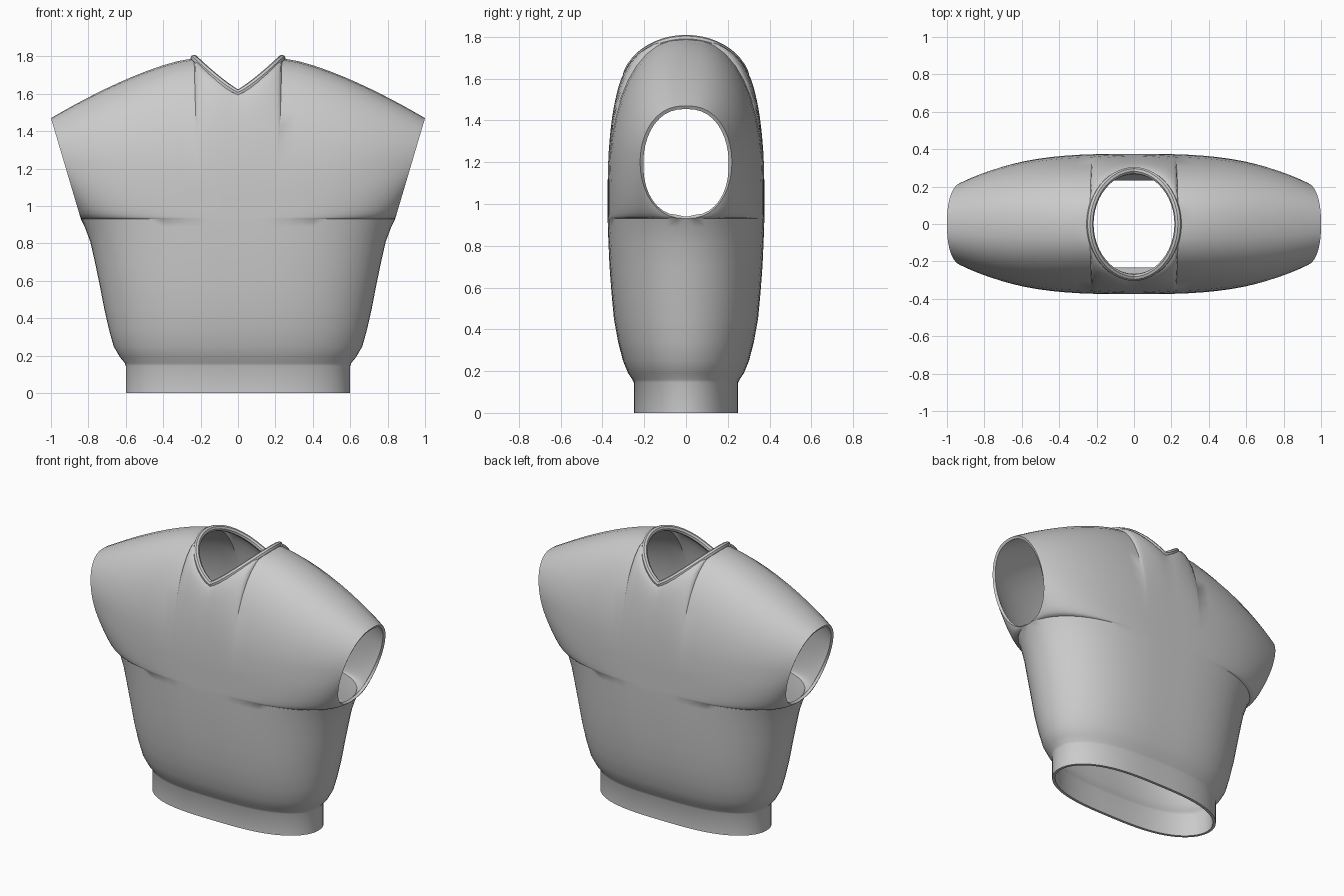
import bpy, bmesh
from math import sin, cos, pi

if "Cube" in bpy.data.objects:
    bpy.data.objects.remove(bpy.data.objects["Cube"])

cloth = bpy.data.materials.new("grey_cloth")
cloth.use_nodes = True
cloth.diffuse_color = (0.6, 0.6, 0.6, 1)
cloth.node_tree.nodes["Principled BSDF"].inputs["Base Color"].default_value = (0.6, 0.6, 0.6, 1)

NECK_X, NECK_Y = 0.235, 0.285      # neck opening radii
V_LOW, NECK_TOP = 1.605, 1.79      # bottom of the V and shoulder point
DEPTH, ARM_Y = 0.375, 0.22         # chest and armhole half depth
ARM_LOW, ARM_MID = 0.93, 1.20      # armpit and armhole centre heights

# Height, half width and half depth from hem to just below the armpit
TORSO = [(0, .6, .25), (.145, .6, .25), (.16, .605, .257), (.19, .63, .277),
         (.25, .665, .302), (.34, .69, .325), (.45, .715, .345), (.58, .74, .357),
         (.7, .765, .366), (.81, .79, .371), (.89, .82, .374)]


def neck_height(x):
    return V_LOW + (NECK_TOP - V_LOW) * (abs(x) / NECK_X) ** 1.2


def top_edge(s):
    """Depth and height of the upper border: V neck, then shoulder seam."""
    if s < NECK_X:
        return NECK_Y * max(0, 1 - (s / NECK_X) ** 2) ** 0.5, neck_height(s)
    t = (s - NECK_X) / (1 - NECK_X)
    return 0.0, NECK_TOP - 0.32 * t ** 1.4


def upper_point(s, angle):
    """Chest surface between the armpit level and the shoulder seam."""
    up, around = sin(angle), max(0, cos(angle))
    x = s * (0.92 + 0.08 * up)
    mid = 1.08 + (ARM_MID - 1.08) * s
    top_y, top_z = top_edge(s)
    if up >= 0:
        bulge = ARM_Y + (DEPTH - ARM_Y) * (1 - s ** 3)
        y = top_y + (bulge - top_y) * around ** (0.85 + top_y)
        z = mid + (top_z - mid) * up
    else:
        arm = ARM_Y * around ** 0.85
        y = arm + (DEPTH - arm) * max(0, 1 - s ** 3) ** (1 + 0.5 * up)
        z = mid + (mid - ARM_LOW) * up
    return x, -y, z


def apply_all(obj):
    bpy.ops.object.select_all(action='DESELECT')
    obj.select_set(True)
    bpy.context.view_layer.objects.active = obj
    for mod in list(obj.modifiers):
        bpy.ops.object.modifier_apply(modifier=mod.name)
    bpy.ops.object.shade_smooth_by_angle(angle=0.7)


# Columns run from the centre line to the side, denser at neck and side seam
columns = [NECK_X * sin(pi / 2 * i / 8) for i in range(8)]
columns += [NECK_X + (1 - NECK_X) * sin(pi / 2 * i / 14) for i in range(15)]

# Quarter of the garment as one grid: torso rows, then chest rows
rows = [[(s * w, -d * max(0, 1 - s ** 3) ** 0.5, z) for s in columns]
        for z, w, d in TORSO]
rows += [[upper_point(s, -pi / 2 + pi * i / 20) for s in columns] for i in range(21)]

bm = bmesh.new()
grid = [[bm.verts.new(p) for p in row] for row in rows]
for low, high in zip(grid, grid[1:]):
    for i in range(len(columns) - 1):
        bm.faces.new((low[i], low[i + 1], high[i + 1], high[i]))
mesh = bpy.data.meshes.new("vest_body")
bm.to_mesh(mesh)
bm.free()
body = bpy.data.objects.new("vest_body", mesh)
bpy.context.collection.objects.link(body)
mesh.materials.append(cloth)

# Mirror to both sides and front/back, then give the cloth thickness
mirror = body.modifiers.new("mirror", 'MIRROR')
mirror.use_axis = (True, True, False)
mirror.merge_threshold = 0.0005
shell = body.modifiers.new("thickness", 'SOLIDIFY')
shell.thickness = 0.018
shell.offset = -1
apply_all(body)

# Rolled trim around the neck opening
curve = bpy.data.curves.new("neck_trim", 'CURVE')
curve.dimensions = '3D'
curve.bevel_depth = 0.019
curve.bevel_resolution = 2
spline = curve.splines.new('POLY')
COUNT = 48
spline.points.add(COUNT - 1)
for i, point in enumerate(spline.points):
    a = 2 * pi * i / COUNT
    x = NECK_X * cos(a)
    point.co = (x, NECK_Y * sin(a), neck_height(x), 1)
spline.use_cyclic_u = True
trim = bpy.data.objects.new("neck_trim", curve)
bpy.context.collection.objects.link(trim)
curve.materials.append(cloth)
bpy.ops.object.select_all(action='DESELECT')
trim.select_set(True)
bpy.context.view_layer.objects.active = trim
bpy.ops.object.convert(target='MESH')
bpy.ops.object.shade_smooth_by_angle(angle=0.7)
